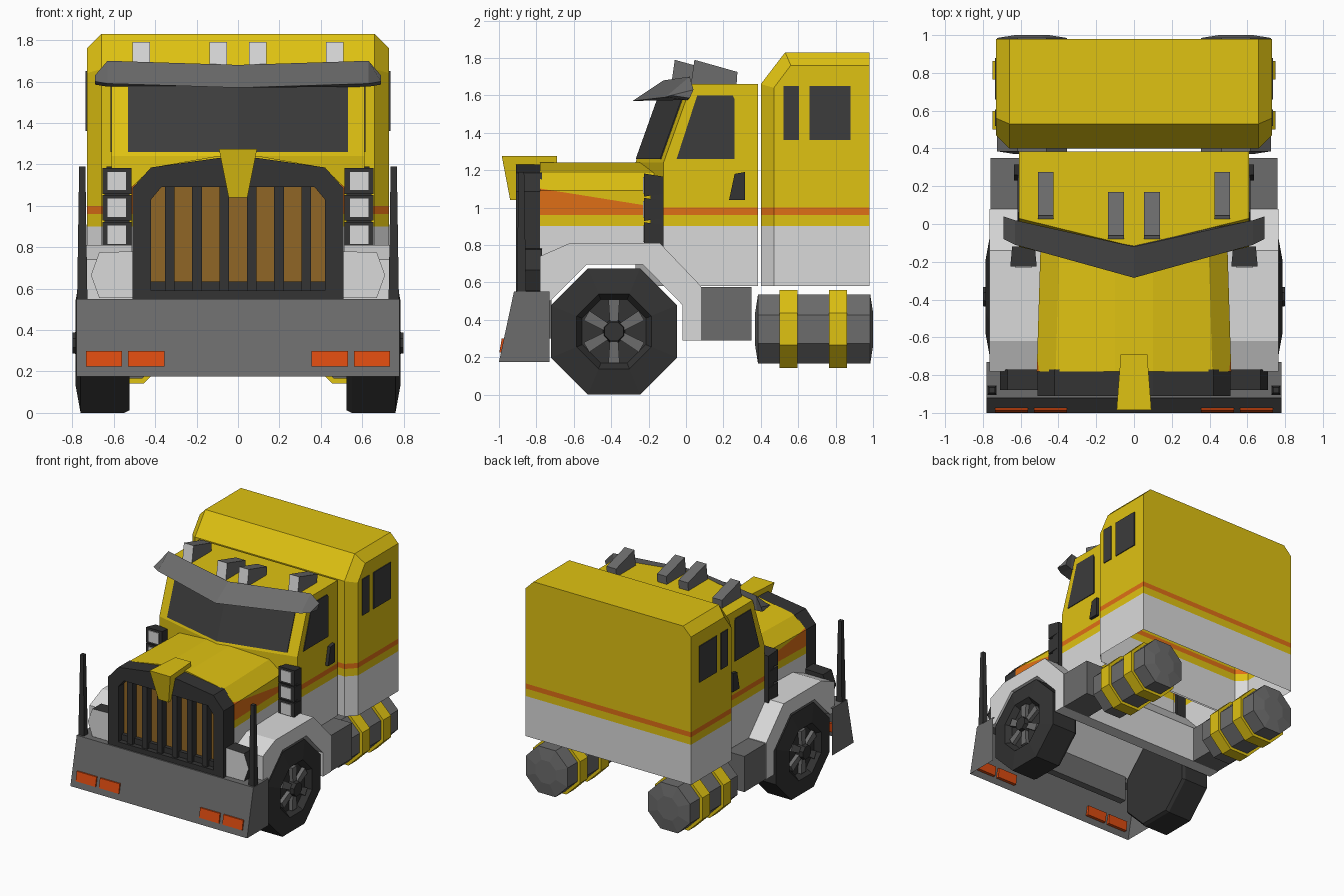
import bpy, bmesh, math
from mathutils import Vector

if "Cube" in bpy.data.objects:
    bpy.data.objects.remove(bpy.data.objects["Cube"])


def material(name, r, g, b):
    m = bpy.data.materials.new(name)
    m.diffuse_color = (r, g, b, 1)
    m.use_nodes = True
    m.node_tree.nodes["Principled BSDF"].inputs["Base Color"].default_value = m.diffuse_color
    return m


YELLOW = material("yellow paint", 0.74, 0.54, 0.006)
WHITE = material("white paint", 0.70, 0.70, 0.70)
STRIPE = material("orange stripe", 0.74, 0.16, 0.008)
LAMP = material("orange lamp", 0.72, 0.07, 0.005)
GREY = material("mid grey", 0.15, 0.15, 0.15)
DARK = material("dark trim", 0.033, 0.033, 0.033)
GLASS = material("dark glass", 0.045, 0.045, 0.045)
BROWN = material("grille brown", 0.28, 0.133, 0.019)


def loft(name, rings, mats, rule=None, cuts=(), drop=None, wrap=False, mirror=False):
    """Skin a list of closed rings; cut by planes, drop faces, colour by a rule."""
    bm = bmesh.new()
    vs = [[bm.verts.new(p) for p in ring] for ring in rings]
    n = len(rings[0])
    pairs = list(zip(vs, vs[1:])) + ([(vs[-1], vs[0])] if wrap else [])
    for a, b in pairs:
        for i in range(n):
            j = (i + 1) % n
            bm.faces.new((a[i], a[j], b[j], b[i]))
    if not wrap:
        bm.faces.new(vs[0])
        bm.faces.new(vs[-1])
    bmesh.ops.recalc_face_normals(bm, faces=bm.faces)
    for co, no in cuts:
        bmesh.ops.bisect_plane(bm, geom=bm.verts[:] + bm.edges[:] + bm.faces[:],
                               plane_co=co, plane_no=no, dist=1e-5)
    bm.normal_update()
    if drop:
        bmesh.ops.delete(bm, geom=[f for f in bm.faces if drop(f.normal)], context='FACES')
    if rule:
        for f in bm.faces:
            f.material_index = rule(f.calc_center_median(), f.normal)
    me = bpy.data.meshes.new(name)
    bm.to_mesh(me)
    bm.free()
    for m in mats:
        me.materials.append(m)
    ob = bpy.data.objects.new(name, me)
    bpy.context.collection.objects.link(ob)
    if mirror:
        ob.modifiers.new("mirror", 'MIRROR').use_mirror_merge = False
    return ob


def prism(name, pts, x0, x1, mats, **kw):
    """Side profile of (y, z) points extruded across x."""
    return loft(name, [[(x, y, z) for y, z in pts] for x in (x0, x1)], mats, **kw)


def box(name, x0, x1, y0, y1, z0, z1, mats, **kw):
    return prism(name, [(y0, z0), (y0, z1), (y1, z1), (y1, z0)], x0, x1, mats, **kw)


def octagon(axis, c, r, t, n=8):
    """Octagon ring with flats at the sides; r is measured to the flat."""
    R = r / math.cos(math.pi / n)
    ring = []
    for i in range(n):
        a = 2 * math.pi * (i + 0.5) / n
        u, w = c[0] + R * math.cos(a), c[1] + R * math.sin(a)
        ring.append((t, u, w) if axis == 'x' else (u, t, w))
    return ring


# Shared paint bands: white below, orange stripe, yellow elsewhere
PAINT = [YELLOW, WHITE, STRIPE]
BANDS = [((0, 0, z), (0, 0, 1)) for z in (0.90, 0.96, 1.0)]


def band(c, n):
    return 1 if c.z < 0.90 else 2 if 0.96 < c.z < 1.0 else 0


def bottom(n):
    return n.z < -0.9


# Sleeper box with chamfered edges, open underneath
outer = [(0.47, 0.58), (0.47, 1.64), (0.56, 1.76), (0.98, 1.76), (0.98, 0.58)]
inner = [(0.40, 0.58), (0.40, 1.66), (0.53, 1.83), (0.98, 1.83), (0.98, 0.58)]
loft("sleeper", [[(x, y, z) for y, z in p] for x, p in
                 ((-0.73, outer), (-0.66, inner), (0.66, inner), (0.73, outer))],
     PAINT, rule=band, cuts=BANDS, drop=bottom)
for i, (a, b) in enumerate(((0.52, 0.605), (0.66, 0.88))):
    box(f"sleeper_window_{i}", 0.729, 0.737, a, b, 1.36, 1.65, [GLASS], mirror=True)


# Cab with a V-shaped front
def front_y(x, z):
    return -0.27 + 0.15 * abs(x) / 0.61 + 0.15 * max(0, z - 1.24) / 0.42


loft("cab", [[(x, front_y(x, z), z) for z in (0.58, 1.24, 1.66)] +
             [(x, 0.385, 1.66), (x, 0.385, 0.58)] for x in (-0.61, 0, 0.61)],
     PAINT, rule=band, cuts=BANDS, drop=bottom)
loft("windscreen", [[(x, front_y(x, z) + d, z) for z, d in
                     ((1.26, -0.006), (1.61, -0.006), (1.61, 0.002), (1.26, 0.002))]
                    for x in (-0.53, 0, 0.53)], [GLASS])
prism("cab_window", [(-0.05, 1.26), (0.06, 1.60), (0.25, 1.60), (0.26, 1.58), (0.26, 1.26)],
      0.609, 0.616, [GLASS], mirror=True)
prism("door_handle", [(0.23, 1.04), (0.26, 1.18), (0.315, 1.19), (0.315, 1.04)],
      0.60, 0.635, [DARK], mirror=True)


# Hood with a tapering orange wedge on its sides
def hood_ring(y, w):
    half = [(w, 0.72), (w, 1.09), (w - 0.10, 1.185), (0.1, 1.24)]
    return [(x, y, z) for x, z in half] + [(-x, y, z) for x, z in reversed(half)]


def hood_paint(c, n):
    if c.z < 0.90:
        return 1
    return 2 if c.z > 0.96 and c.z + 0.16 * (c.y + 0.77) < 1.10 else 0


loft("hood", [hood_ring(-0.78, 0.515), hood_ring(-0.12, 0.495)], PAINT, rule=hood_paint,
     cuts=BANDS[:2] + [((0, -0.77, 1.10), (0, 0.16, 1))])

# Grille surround, panel and bars
rim = [(0.51, 0.55), (0.51, 1.085), (0.42, 1.185), (0.1, 1.23)]
hole = [(0.42, 0.59), (0.42, 1.03), (0.37, 1.09), (0.1, 1.09)]


def both(half, y):
    return [(x, y, z) for x, z in half] + [(-x, y, z) for x, z in reversed(half)]


loft("grille_surround", [both(rim, -0.91), both(rim, -0.77), both(hole, -0.77), both(hole, -0.91)],
     [DARK], wrap=True)
box("grille_panel", -0.43, 0.43, -0.84, -0.79, 0.58, 1.10, [BROWN])
for i in range(6):
    x = -0.33 + 0.132 * i
    box(f"grille_bar_{i}", x - 0.023, x + 0.023, -0.895, -0.83, 0.59, 1.09, [DARK])
box("grille_sill", -0.42, 0.42, -0.87, -0.83, 0.58, 0.635, [DARK])

# Nose ornament on the hood front
nose = [(-0.985, 1.275), (-0.69, 1.275), (-0.69, 1.225), (-0.91, 1.225), (-0.91, 1.04), (-0.94, 1.04)]
loft("nose_ornament", [[(s * (0.07 if y > -0.8 else 0.045 + 0.2 * (z - 1.04)), y, z) for y, z in nose]
                       for s in (-1, 1)], [YELLOW])

# Sun visor
tip = [(0.04, 1.63), (-0.08, 1.60), (0.02, 1.585)]
side = [(0.02, 1.70), (-0.11, 1.59), (0.01, 1.575)]
mid = [(-0.12, 1.68), (-0.285, 1.57), (-0.10, 1.575)]
loft("sun_visor", [[(x, y, z) for y, z in p] for x, p in
                   ((-0.69, tip), (-0.63, side), (0, mid), (0.63, side), (0.69, tip))], [GREY])

# Roof lamps
for name, x, y in (("inner", 0.095, -0.08), ("outer", 0.467, 0.025)):
    prism(f"roof_lamp_{name}", [(y, 1.65), (y + 0.02, 1.79), (y + 0.25, 1.725), (y + 0.245, 1.65)],
          x - 0.042, x + 0.042, [GREY, WHITE], rule=lambda c, n: int(n.y < -0.5), mirror=True)

# Fenders: one arch across the truck, with grey steps behind
arch = [(-0.78, 0.50), (-0.78, 0.74), (-0.62, 0.81), (-0.14, 0.81), (0.08, 0.58), (0.08, 0.29),
        (-0.02, 0.29), (-0.02, 0.48), (-0.23, 0.695), (-0.53, 0.695), (-0.725, 0.50)]
prism("fenders", arch, -0.765, 0.765, [WHITE])
box("inner_front_panel", -0.52, 0.52, -0.78, -0.72, 0.30, 0.58, [GREY])
prism("step", [(0.08, 0.36), (0.08, 0.575), (0.35, 0.575), (0.35, 0.29), (0.08, 0.29)],
      0.52, 0.76, [GREY], mirror=True)

# Bumper shell, open below and behind, with lamps and marker poles
prism("bumper", [(-1, 0.175), (-0.92, 0.55), (-0.73, 0.55), (-0.73, 0.175)], -0.78, 0.78, [GREY],
      drop=lambda n: n.z < -0.9 or n.y > 0.9)
for i, (a, b) in enumerate(((0.355, 0.53), (0.56, 0.735))):
    prism(f"bumper_lamp_{i}", [(-0.998, 0.225), (-0.985, 0.30), (-0.955, 0.30), (-0.965, 0.225)],
          a, b, [LAMP], mirror=True)
loft("marker_pole", [[(0.752 + r * a, -0.88 + r * b, z) for a, b in ((-1, -1), (1, -1), (1, 1), (-1, 1))]
                     for r, z in ((0.025, 0.54), (0.015, 1.19))], [DARK], mirror=True)

# Headlamps: dark housing with a light face
lamp = [(0.51, 0.555), (0.51, 0.78), (0.67, 0.775), (0.71, 0.665), (0.67, 0.555)]
loft("headlamp", [[(x, y, z) for x, z in lamp] for y in (-0.88, -0.77)], [DARK, WHITE],
     rule=lambda c, n: int(n.y < -0.9), mirror=True)

# Stacked lamps beside the hood
for i, z in enumerate((0.86, 0.99, 1.12)):
    loft(f"stack_lamp_{i}", [[(0.585 + sx * w, y, z + sz * h) for sx, sz in
                              ((-1, -1), (-1, 1), (1, 1), (1, -1))]
                             for y, w, h in ((-0.225, 0.07, 0.062), (-0.12, 0.06, 0.045))],
         [DARK], mirror=True)
    box(f"stack_lens_{i}", 0.54, 0.63, -0.231, -0.22, z - 0.044, z + 0.044, [WHITE], mirror=True)
box("stack_post", 0.525, 0.645, -0.19, -0.12, 0.79, 1.16, [DARK], mirror=True)

# Wheels with spokes and hub
WC = (-0.385, 0.3375)
loft("tyre", [octagon('x', WC, r, x) for x, r in ((0.525, 0.325), (0.55, 0.3375), (0.76, 0.3375),
                                                  (0.785, 0.20), (0.74, 0.17))],
     [DARK], mirror=True)
loft("hub", [octagon('x', WC, r, x) for x, r in ((0.73, 0.06), (0.80, 0.05))], [DARK], mirror=True)
for i in range(6):
    a = math.pi / 6 + i * math.pi / 3
    d, s = Vector((math.cos(a), math.sin(a))), Vector((-math.sin(a), math.cos(a)))
    pts = [Vector(WC) + d * r + s * w for r, w in ((0.05, -0.022), (0.17, -0.03), (0.17, 0.03), (0.05, 0.022))]
    prism(f"spoke_{i}", [tuple(p) for p in pts], 0.735, 0.77, [GREY], mirror=True)

# Fuel tanks with yellow straps
TC = (0.54, 0.35)
loft("fuel_tank", [octagon('y', TC, r, y) for y, r in ((0.37, 0.09), (0.385, 0.185), (0.985, 0.185), (1.0, 0.09))],
     [GREY], mirror=True)
for i, y in enumerate((0.50, 0.765)):
    loft(f"tank_strap_{i}", [octagon('y', TC, 0.208, t) for t in (y, y + 0.097)], [YELLOW], mirror=True)
